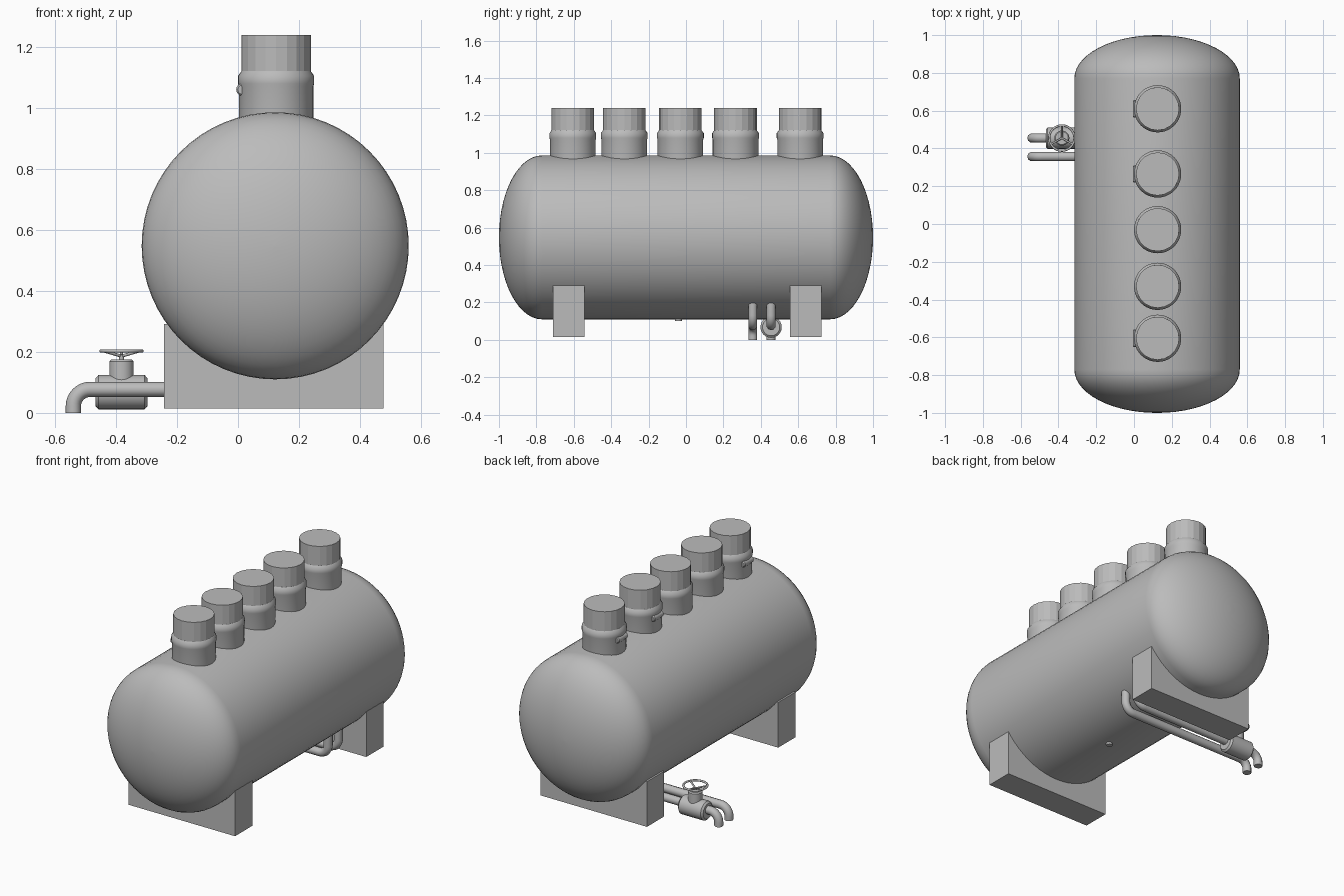
import bpy, bmesh
from math import pi, sin, cos
from mathutils import Vector, Matrix

old = bpy.data.objects.get("Cube")
if old:
    bpy.data.objects.remove(old, do_unlink=True)

steel = bpy.data.materials.new("steel_grey")
steel.use_nodes = True
colour = (0.5, 0.5, 0.5, 1)
steel.diffuse_color = colour
steel.node_tree.nodes["Principled BSDF"].inputs["Base Color"].default_value = colour

TX, TZ, R = 0.122, 0.548, 0.438      # tank axis and radius
AXIS = {"x": Matrix.Rotation(pi / 2, 4, "Y"),
        "y": Matrix.Rotation(-pi / 2, 4, "X"),
        "z": Matrix.Identity(4)}


def finish(name, bm, smooth=True):
    bmesh.ops.recalc_face_normals(bm, faces=bm.faces)
    mesh = bpy.data.meshes.new(name)
    bm.to_mesh(mesh)
    bm.free()
    obj = bpy.data.objects.new(name, mesh)
    bpy.context.collection.objects.link(obj)
    mesh.materials.append(steel)
    if smooth:
        bpy.ops.object.select_all(action="DESELECT")
        obj.select_set(True)
        bpy.context.view_layer.objects.active = obj
        bpy.ops.object.shade_smooth_by_angle(angle=pi / 5)
    return obj


def lathe(name, profile, centre, axis="z", sides=32, smooth=True):
    """Turn (radius, height) points around an axis and close both ends."""
    bm = bmesh.new()
    rings = [[bm.verts.new((r * cos(2 * pi * i / sides), r * sin(2 * pi * i / sides), h))
              for i in range(sides)] for r, h in profile]
    for a, b in zip(rings, rings[1:]):
        for i in range(sides):
            j = (i + 1) % sides
            bm.faces.new((a[i], a[j], b[j], b[i]))
    bm.faces.new(rings[0])
    bm.faces.new(rings[-1])
    bm.transform(Matrix.Translation(centre) @ AXIS[axis])
    return finish(name, bm, smooth)


def box(name, low, high):
    low, high = Vector(low), Vector(high)
    bm = bmesh.new()
    bmesh.ops.create_cube(bm, size=1)
    bm.transform(Matrix.Translation((low + high) / 2) @ Matrix.Diagonal((*(high - low), 1)))
    return finish(name, bm, False)


def tube(name, points, radius, bend=0.0, closed=False):
    """Round tube through points, with rounded corners."""
    pts = [Vector(p) for p in points]
    path = list(pts)
    if bend:
        path = [pts[0]]
        for before, corner, after in zip(pts, pts[1:], pts[2:]):
            a = corner + (before - corner).normalized() * bend
            b = corner + (after - corner).normalized() * bend
            centre = a + b - corner
            for k in range(9):
                t = pi / 2 * k / 8
                path.append(centre + (a - centre) * cos(t) + (b - centre) * sin(t))
        path.append(pts[-1])
    curve = bpy.data.curves.new(name, "CURVE")
    curve.dimensions = "3D"
    curve.bevel_depth = radius
    curve.bevel_resolution = 3
    curve.use_fill_caps = True
    spline = curve.splines.new("POLY")
    spline.points.add(len(path) - 1)
    for p, co in zip(spline.points, path):
        p.co = (*co, 1)
    spline.use_cyclic_u = closed
    curve.materials.append(steel)
    obj = bpy.data.objects.new(name, curve)
    bpy.context.collection.objects.link(obj)
    return obj


# Tank with domed ends
DOME, STEPS = 0.23, 14
half = [(max(R * cos(pi / 2 * k / STEPS), 0.002), 1 - DOME + DOME * sin(pi / 2 * k / STEPS))
        for k in range(STEPS + 1)]
lathe("tank", [(r, -h) for r, h in reversed(half)] + half, (TX, 0, TZ), "y", 64)

# Support saddles
for name, y in (("front_saddle", -0.71), ("back_saddle", 0.557)):
    box(name, (-0.243, y, 0.015), (0.477, y + 0.167, 0.291))

# Manhole towers: smooth neck with collar, faceted cap
neck = [(0.122, 0.85), (0.122, 1.07), (0.125, 1.08), (0.125, 1.105), (0.113, 1.122)]
for n, y in enumerate((-0.605, -0.33, -0.03, 0.265, 0.61), 1):
    lathe(f"tower_neck_{n}", neck, (0.125, y, 0), sides=40)
    lathe(f"tower_cap_{n}", [(0.114, 1.1), (0.114, 1.24)], (0.125, y, 0), sides=20, smooth=False)
    if n in (1, 4, 5):
        lathe(f"tower_fitting_{n}", [(0.015, -0.046), (0.02, -0.04), (0.02, 0.04), (0.015, 0.046)],
              (0.014, y, 1.06), "y", 16)

# Drain plug under the tank
lathe("drain_plug", [(0.018, 0.1), (0.018, 0.15)], (0.15, -0.04, 0), sides=16)

# Outlet pipes, rising into the tank at one end and turning down at the other
for name, y in (("front_pipe", 0.357), ("back_pipe", 0.455)):
    tube(name, [(0.36, y, 0.24), (0.36, y, 0.077), (-0.54, y, 0.077), (-0.54, y, 0)], 0.025, 0.055)

# Valve
VX, VY = -0.382, 0.455
lathe("valve_body", [(0.046, -0.085), (0.057, -0.075), (0.057, 0.075), (0.046, 0.085)],
      (VX, VY, 0.068), "x", 24)
lathe("valve_bonnet", [(0.04, 0.1), (0.04, 0.168), (0.034, 0.175)], (VX, VY, 0), sides=24)
lathe("valve_stem", [(0.008, 0.17), (0.008, 0.19)], (VX, VY, 0), sides=12)


def rim(angle):
    return (VX + 0.067 * cos(angle), VY + 0.067 * sin(angle), 0.203)


tube("handwheel_rim", [rim(2 * pi * k / 32) for k in range(32)], 0.006, closed=True)
for k in range(3):
    tube(f"handwheel_spoke_{k + 1}", [(VX, VY, 0.186), rim(pi / 2 + 2 * pi * k / 3)], 0.005)
